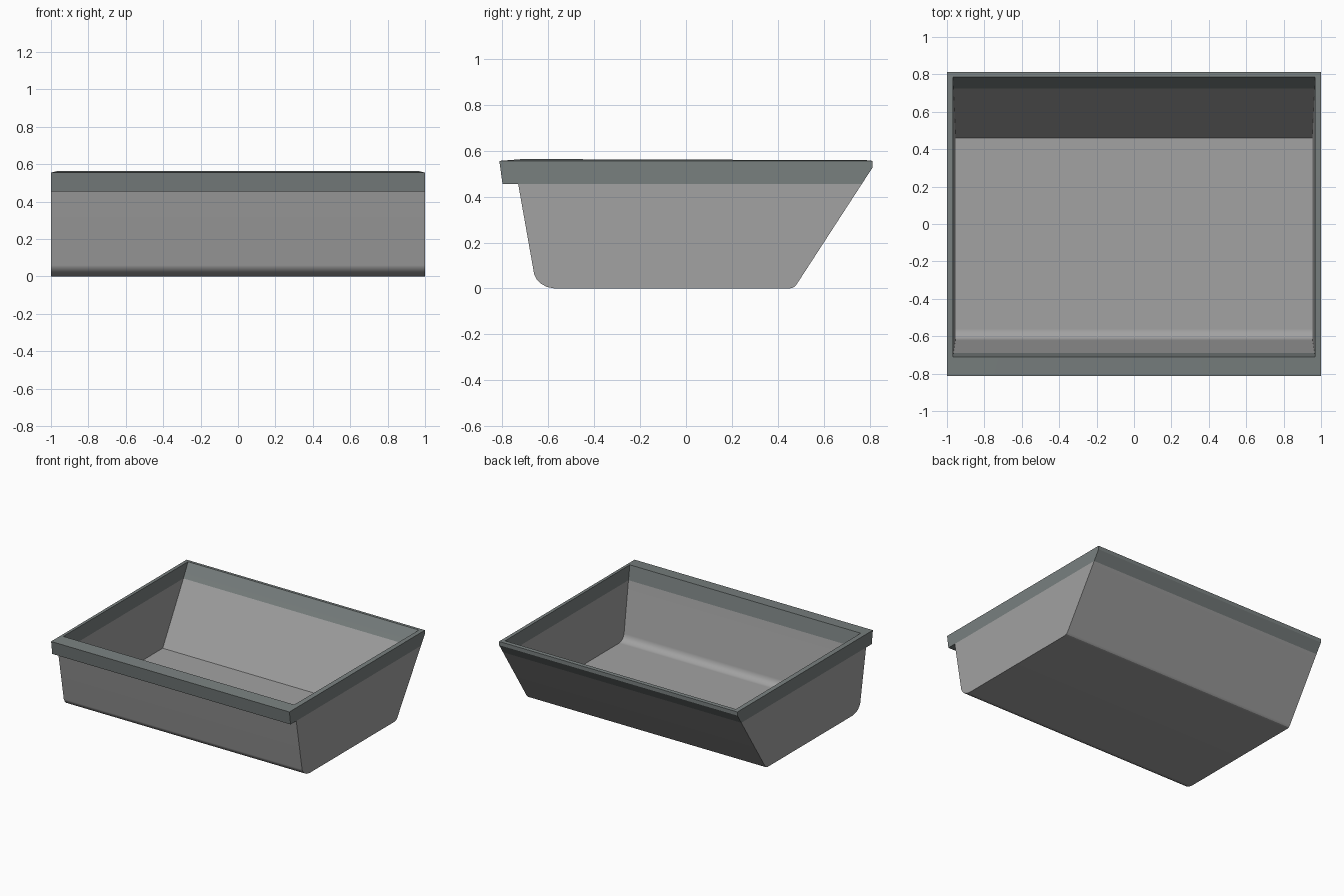
import bpy
import bmesh

if "Cube" in bpy.data.objects:
    bpy.data.objects.remove(bpy.data.objects["Cube"], do_unlink=True)

SPLIT = 0.455  # height where the rim band begins


def material(name, rgb):
    mat = bpy.data.materials.new(name)
    mat.diffuse_color = (*rgb, 1)
    mat.use_nodes = True
    bsdf = mat.node_tree.nodes["Principled BSDF"]
    bsdf.inputs["Base Color"].default_value = (*rgb, 1)
    bsdf.inputs["Roughness"].default_value = 0.7
    return mat


# Side profiles (y, z), from the front rim down, along the floor, up the back
outer = [(-0.812, 0.555), (-0.798, SPLIT), (-0.73, SPLIT),
         (-0.66, 0.06), (-0.648, 0.037), (-0.63, 0.02), (-0.605, 0.007), (-0.57, 0),
         (0.45, 0), (0.467, 0.004), (0.48, 0.016),
         (0.765, SPLIT), (0.812, 0.527), (0.812, 0.555)]
inner = [(-0.71, 0.563), (-0.69, SPLIT),
         (-0.622, 0.08), (-0.612, 0.058), (-0.6, 0.044), (-0.58, 0.033), (-0.56, 0.03),
         (0.46, 0.03), (0.725, SPLIT), (0.785, 0.558)]


def outer_x(z):
    return 1.0


def inner_x(z):
    # Inner side walls lean slightly outwards
    return 0.953 + 0.028 * z


bm = bmesh.new()


def add_skin(profile, half_width):
    """Sweep a profile across the width and close both ends in two bands."""
    sides = [[bm.verts.new((s * half_width(z), y, z)) for y, z in profile]
             for s in (-1, 1)]
    left, right = sides
    for i in range(len(profile) - 1):
        bm.faces.new((left[i], left[i + 1], right[i + 1], right[i]))
    on_split = [i for i, (y, z) in enumerate(profile) if z == SPLIT]
    front, back = on_split[-2], on_split[-1]
    for row in sides:
        bm.faces.new(row[front:back + 1])
        bm.faces.new(row[:front + 1] + row[back:])
    return left, right


ol, orr = add_skin(outer, outer_x)
il, ir = add_skin(inner, inner_x)

# Top of the rim, joining the two skins
outer_ring = [ol[0], orr[0], orr[-1], ol[-1]]
inner_ring = [il[0], ir[0], ir[-1], il[-1]]
for i in range(4):
    j = (i + 1) % 4
    bm.faces.new((outer_ring[i], outer_ring[j], inner_ring[j], inner_ring[i]))

bmesh.ops.recalc_face_normals(bm, faces=bm.faces)
for face in bm.faces:
    # Rim colour on every face at or above the split height
    face.material_index = int(min(v.co.z for v in face.verts) > SPLIT - 0.001)

mesh = bpy.data.meshes.new("storage_bin")
bm.to_mesh(mesh)
bm.free()
mesh.materials.append(material("light grey body", (0.36, 0.36, 0.36)))
mesh.materials.append(material("slate grey rim", (0.19, 0.215, 0.213)))

storage_bin = bpy.data.objects.new("storage_bin", mesh)
bpy.context.collection.objects.link(storage_bin)

# Smooth the rounded floor edges, keep the corners crisp and the walls flat
bpy.ops.object.select_all(action="DESELECT")
storage_bin.select_set(True)
bpy.context.view_layer.objects.active = storage_bin
bpy.ops.object.shade_smooth_by_angle(angle=0.5)
weighted = storage_bin.modifiers.new("flat_walls", "WEIGHTED_NORMAL")
weighted.keep_sharp = True
